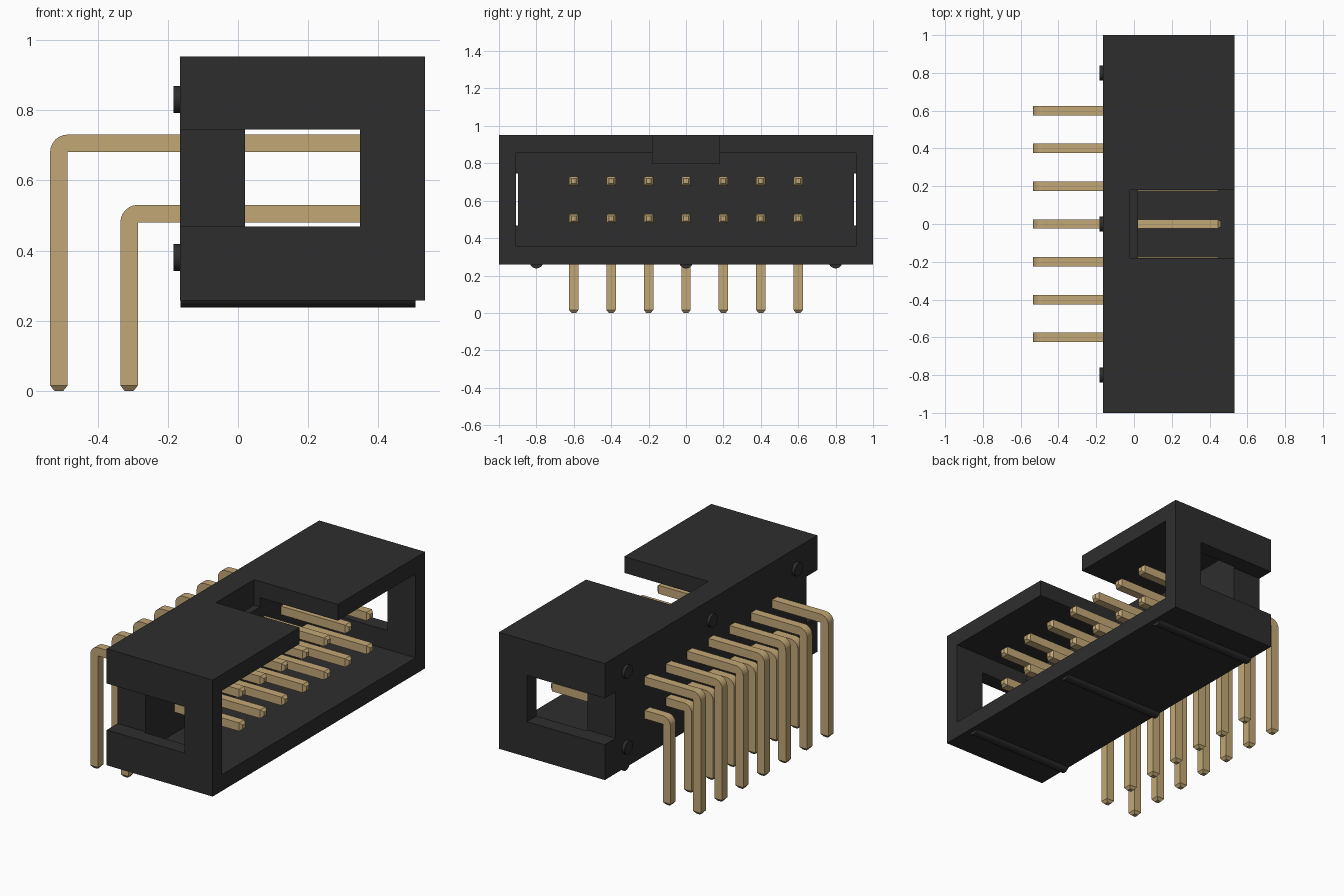
import bpy, bmesh, math
from mathutils import Vector, Matrix

default = bpy.data.objects.get("Cube")
if default:
    bpy.data.objects.remove(default, do_unlink=True)


def material(name, color):
    mat = bpy.data.materials.new(name)
    mat.use_nodes = True
    mat.diffuse_color = (*color, 1)
    mat.node_tree.nodes["Principled BSDF"].inputs["Base Color"].default_value = (*color, 1)
    return mat


BLACK = material("black plastic", (0.027, 0.027, 0.027))
GOLD = material("gold metal", (0.54, 0.39, 0.18))


def finish(name, bm, mat):
    bmesh.ops.recalc_face_normals(bm, faces=bm.faces)
    mesh = bpy.data.meshes.new(name)
    bm.to_mesh(mesh)
    bm.free()
    mesh.materials.append(mat)
    obj = bpy.data.objects.new(name, mesh)
    bpy.context.collection.objects.link(obj)
    return obj


def box(name, low, high, mat=BLACK):
    bm = bmesh.new()
    low, high = Vector(low), Vector(high)
    size = high - low
    bmesh.ops.create_cube(bm, size=1, matrix=Matrix.Translation((low + high) / 2) @ Matrix.Diagonal((*size, 1)))
    return finish(name, bm, mat)


def cylinder_x(name, x0, x1, y, z, radius, sides):
    bm = bmesh.new()
    place = Matrix.Translation(((x0 + x1) / 2, y, z)) @ Matrix.Rotation(math.pi / 2, 4, "Y")
    bmesh.ops.create_cone(bm, cap_ends=True, segments=sides, radius1=radius,
                          radius2=radius, depth=x1 - x0, matrix=place)
    obj = finish(name, bm, BLACK)
    bpy.ops.object.select_all(action="DESELECT")
    bpy.context.view_layer.objects.active = obj
    obj.select_set(True)
    bpy.ops.object.shade_smooth_by_angle(angle=math.radians(35))
    return obj


def cut(target, cutter):
    mod = target.modifiers.new("cut", "BOOLEAN")
    mod.operation = "DIFFERENCE"
    mod.solver = "EXACT"
    mod.object = cutter
    bpy.context.view_layer.objects.active = target
    bpy.ops.object.modifier_apply(modifier=mod.name)
    bpy.data.objects.remove(cutter, do_unlink=True)


# Housing: open tray, key notch in the roof, windows running into rear recesses
housing = box("housing", (-0.165, -1, 0.258), (0.533, 1, 0.952))
cut(housing, box("cavity_cutter", (0.02, -0.91, 0.355), (0.8, 0.91, 0.855)))
cut(housing, box("notch_cutter", (-0.02, -0.18, 0.8), (0.8, 0.18, 1.2)))
for side in (-1, 1):
    ys = sorted((side * 0.898, side * 1.2))
    cut(housing, box("window_cutter", (-0.4, ys[0], 0.468), (0.348, ys[1], 0.745)))

# Round standoffs on the back and half-round ribs underneath
for i, y in enumerate((-0.8, 0, 0.8)):
    cylinder_x(f"bottom_rib_{i}", -0.164, 0.505, y, 0.275, 0.037, 24)
    for level, z in (("lower", 0.38), ("upper", 0.83)):
        cylinder_x(f"{level}_standoff_{i}", -0.183, -0.15, y, z, 0.039, 24)

# Bent square pins with tapered tips
HALF = 0.025
TAPER = 0.016


def pin(name, y, x, z):
    left, right, top, low = x - HALF, x + HALF, z + HALF, z - HALF
    bend = 0.05
    outline = [(left, TAPER), (right, TAPER), (right, low), (0.444, low), (0.444, top)]
    for step in range(7):
        a = math.pi / 2 * (1 + step / 6)
        outline.append((left + bend + bend * math.cos(a), top - bend + bend * math.sin(a)))
    bm = bmesh.new()
    face = bm.faces.new([bm.verts.new((px, y - HALF, pz)) for px, pz in outline])
    made = bmesh.ops.extrude_face_region(bm, geom=[face])
    verts = [g for g in made["geom"] if isinstance(g, bmesh.types.BMVert)]
    bmesh.ops.translate(bm, verts=verts, vec=(0, 2 * HALF, 0))
    bmesh.ops.recalc_face_normals(bm, faces=bm.faces)
    for direction in (Vector((1, 0, 0)), Vector((0, 0, -1))):
        end = max(bm.faces, key=lambda f: (round(f.normal.dot(direction), 3),
                                           f.calc_center_median().dot(direction)))
        tip = bmesh.ops.extrude_discrete_faces(bm, faces=[end])["faces"][0]
        centre = tip.calc_center_median()
        for v in tip.verts:
            v.co = centre + (v.co - centre) * 0.5 + direction * TAPER
    return finish(name, bm, GOLD)


for i in range(7):
    y = (i - 3) * 0.2
    pin(f"upper_pin_{i}", y, -0.51, 0.705)
    pin(f"lower_pin_{i}", y, -0.31, 0.505)
